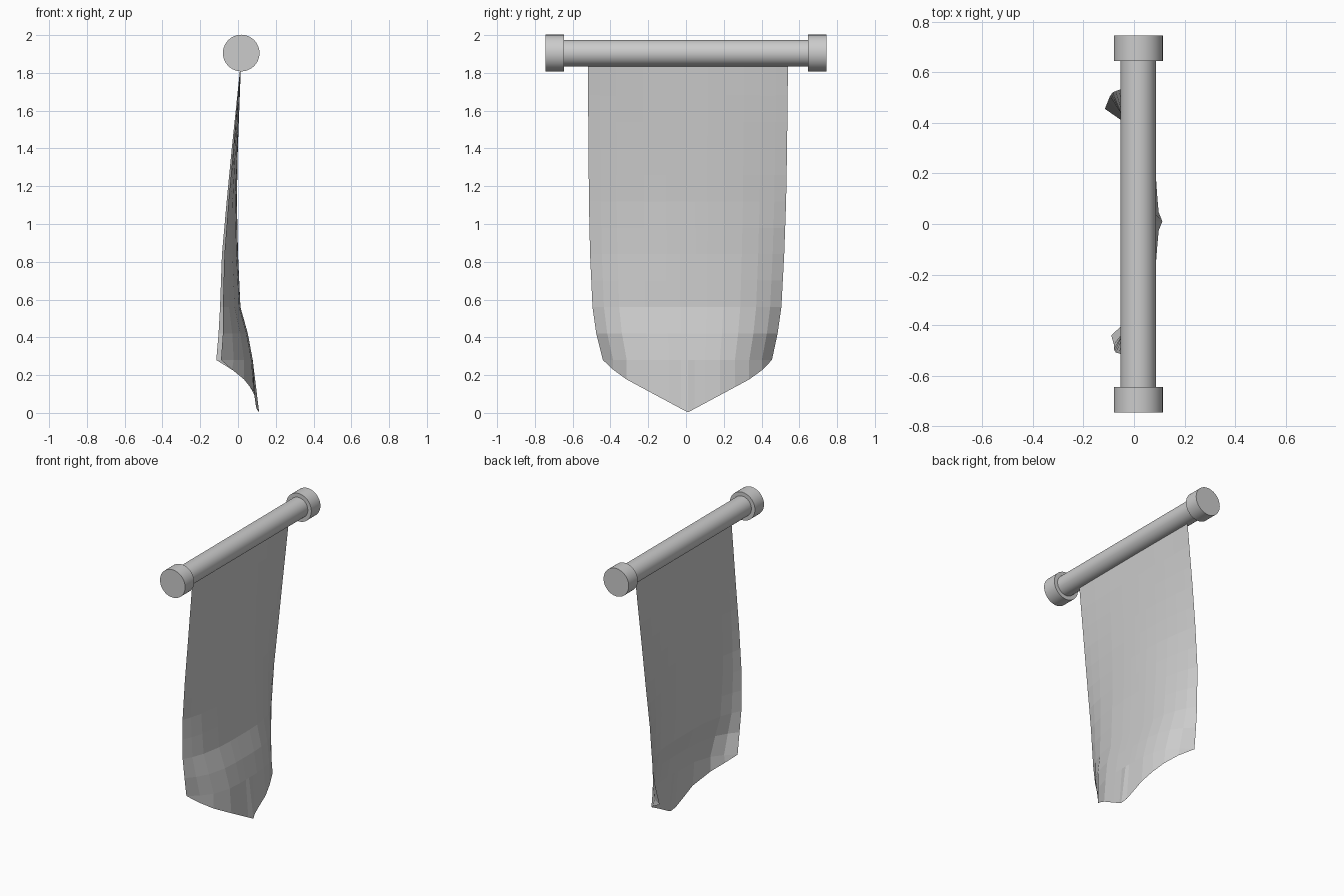
import bpy, bmesh, math

if "Cube" in bpy.data.objects:
    bpy.data.objects.remove(bpy.data.objects["Cube"])

CX, CZ = 0.017, 1.905


def cylinder(name, radius, length, y):
    bpy.ops.mesh.primitive_cylinder_add(vertices=40, radius=radius, depth=length,
                                        location=(CX, y, CZ), rotation=(math.pi / 2, 0, 0))
    bpy.context.object.name = name
    bpy.ops.object.shade_smooth_by_angle(angle=math.radians(30))


def lerp_table(points, v):
    # Piecewise linear lookup in rows sorted by their first value
    for a, b in zip(points, points[1:]):
        if v <= b[0]:
            f = max(0, (v - a[0]) / (b[0] - a[0]))
            return [p + (q - p) * f for p, q in zip(a[1:], b[1:])]
    return list(points[-1][1:])


# Rod and end caps
cylinder("rod", 0.07, 1.32, 0)
for side, label in ((-1, "left"), (1, "right")):
    cylinder("end_cap_" + label, 0.097, 0.1, side * 0.695)

# Cloth by height: left y, right y, middle x, left edge x, right edge x
heights = [
    (0.28, -0.440, 0.455, 0.078, -0.090, -0.115),
    (0.42, -0.475, 0.485, 0.052, -0.080, -0.103),
    (0.56, -0.495, 0.505, 0.013, -0.080, -0.095),
    (0.84, -0.508, 0.520, 0.000, -0.072, -0.085),
    (1.12, -0.514, 0.530, -0.006, -0.050, -0.060),
    (1.40, -0.516, 0.535, -0.001, -0.025, -0.033),
    (1.85, -0.520, 0.540, 0.016, 0.014, 0.014),
]
# Pointed hem by distance from the middle: x, z
hem = [(0, 0.112, 0.003), (0.04, 0.096, 0.024), (0.2, 0.085, 0.11),
       (0.33, 0.03, 0.18), (0.395, -0.03, 0.228), (0.44, -0.09, 0.28)]
columns = [-1, -0.88, -0.72, -0.45, -0.22, -0.08, 0, 0.08, 0.2, 0.38, 0.56, 0.73, 0.88, 1]

bm = bmesh.new()
rows = []
for k in range(12):
    z = 1.85 if k == 11 else 0.28 + 0.14 * k
    left, right, mid, left_x, right_x = lerp_table(heights, z)
    power = 4 - 1.8 * min(1, (z - 0.28) / 0.8)
    row = []
    for u in columns:
        edge = right_x if u > 0 else left_x
        y = 0.01 + abs(u) * ((right if u > 0 else left) - 0.01)
        row.append(bm.verts.new((mid + (edge - mid) * abs(u) ** power, y, z)))
    rows.append(row)

bottom = []
for u, above in zip(columns, rows[0]):
    x, z = lerp_table(hem, abs(above.co.y - 0.01))
    bottom.append(above if abs(u) == 1 else bm.verts.new((x, above.co.y, z)))
rows.insert(0, bottom)

for low, high in zip(rows, rows[1:]):
    for i in range(len(columns) - 1):
        corners = list(dict.fromkeys((low[i], low[i + 1], high[i + 1], high[i])))
        bm.faces.new(corners)

mesh = bpy.data.meshes.new("banner_cloth")
bm.to_mesh(mesh)
bm.free()
bpy.context.collection.objects.link(bpy.data.objects.new("banner_cloth", mesh))
